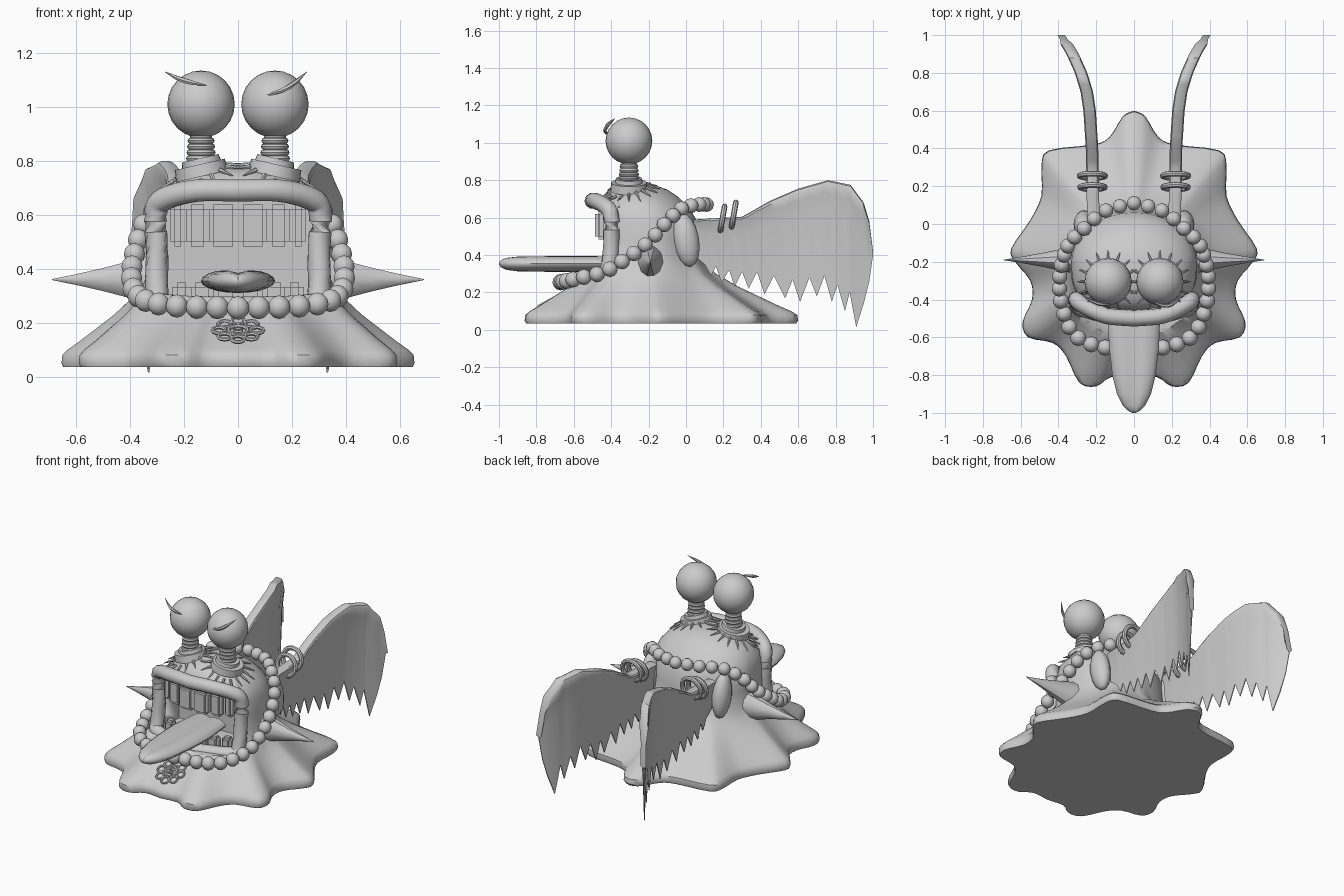
import bpy, bmesh
from math import sin, cos, pi, atan2, radians, hypot
from mathutils import Vector, Matrix
from mathutils.bvhtree import BVHTree

cube = bpy.data.objects.get("Cube")
if cube:
    bpy.data.objects.remove(cube)

grey = bpy.data.materials.new("clay_grey")
grey.use_nodes = True
grey.diffuse_color = (0.6, 0.6, 0.6, 1)
grey.node_tree.nodes["Principled BSDF"].inputs["Base Color"].default_value = (0.6, 0.6, 0.6, 1)


def finish(name, bm, angle=40):
    bmesh.ops.recalc_face_normals(bm, faces=bm.faces)
    mesh = bpy.data.meshes.new(name)
    bm.to_mesh(mesh)
    bm.free()
    mesh.materials.append(grey)
    ob = bpy.data.objects.new(name, mesh)
    bpy.context.collection.objects.link(ob)
    bpy.ops.object.select_all(action="DESELECT")
    ob.select_set(True)
    bpy.context.view_layer.objects.active = ob
    bpy.ops.object.shade_smooth_by_angle(angle=radians(angle))
    return ob


def place(loc, rot=Matrix(), scale=(1, 1, 1)):
    return Matrix.Translation(loc) @ rot.to_4x4() @ Matrix.Diagonal((*scale, 1))


def ball(bm, m, seg=12):
    bmesh.ops.create_uvsphere(bm, u_segments=seg, v_segments=max(6, seg // 2), radius=1, matrix=m)


def loft(bm, rings, closed=False):
    rows = [[bm.verts.new(p) for p in ring] for ring in rings]
    n = len(rows[0])
    pairs = list(zip(rows, rows[1:] + rows[:1])) if closed else list(zip(rows, rows[1:]))
    for a, b in pairs:
        for i in range(n):
            bm.faces.new((a[i], a[(i + 1) % n], b[(i + 1) % n], b[i]))
    if not closed:
        bm.faces.new(rows[0])
        bm.faces.new(rows[-1])


def torus(bm, m, major, minor, seg=20, sides=8):
    loft(bm, [[m @ Vector(((major + minor * cos(b)) * cos(a), (major + minor * cos(b)) * sin(a), minor * sin(b)))
               for b in [2 * pi * j / sides for j in range(sides)]]
              for a in [2 * pi * i / seg for i in range(seg)]], True)


def smooth_path(pts, steps):
    """Catmull-Rom path through the points."""
    pts = [Vector(p) for p in pts]
    ext = [2 * pts[0] - pts[1]] + pts + [2 * pts[-1] - pts[-2]]
    out = []
    for a, b, c, d in zip(ext, ext[1:], ext[2:], ext[3:]):
        for k in range(steps):
            t = k / steps
            out.append(0.5 * (2 * b + (c - a) * t + (2 * a - 5 * b + 4 * c - d) * t * t
                              + (3 * b - a - 3 * c + d) * t ** 3))
    return out + [pts[-1]]


def interp(table, x):
    for (x0, y0), (x1, y1) in zip(table, table[1:]):
        if x <= x1:
            return y0 + (y1 - y0) * max(0, x - x0) / (x1 - x0)
    return table[-1][1]


def tube(bm, path, radius, sides=10, closed=False):
    n, rings = len(path), []
    for i, p in enumerate(path):
        a, b = (path[i - 1], path[(i + 1) % n]) if closed else (path[max(0, i - 1)], path[min(n - 1, i + 1)])
        q = (b - a).to_track_quat("Z", "Y")
        r = radius(i / (n - 1))
        rings.append([p + q @ Vector((r * cos(2 * pi * k / sides), r * sin(2 * pi * k / sides), 0))
                      for k in range(sides)])
    loft(bm, rings, closed)


# body: wavy skirt blending into a dome with a flattened face
half = [(0, .6), (.06, .57), (.13, .46), (.22, .42), (.45, .39), (.49, .31), (.49, .15), (.55, .02),
        (.65, -.13), (.63, -.2), (.55, -.3), (.54, -.4), (.59, -.52), (.56, -.6), (.43, -.63),
        (.36, -.7), (.29, -.84), (.2, -.86), (.12, -.81), (0, -.82)]
hem = smooth_path([(x, y, 0) for x, y in half], 3)
hem += [Vector((-p.x, p.y, 0)) for p in hem[-2:0:-1]]
# height, blend, half width, front y, back y
levels = [(.035, .02, .33, -.47, .07), (.05, 0, .33, -.47, .07), (.08, .01, .33, -.47, .07),
          (.1, .07, .33, -.47, .07), (.13, .2, .33, -.47, .07), (.175, .38, .33, -.47, .07),
          (.23, .6, .33, -.47, .07), (.3, .83, .33, -.47, .07), (.38, .97, .33, -.46, .07),
          (.48, 1, .335, -.46, .07), (.58, 1, .33, -.46, .06), (.65, 1, .31, -.46, .02),
          (.71, 1, .26, -.45, -.04), (.75, 1, .19, -.41, -.1), (.775, 1, .1, -.34, -.17), (.78, 1, .03, -.28, -.23)]
rings = []
for z, t, rx, front, back in levels:
    cy, ry, ring = (front + back) / 2, (back - front) / 2, []
    for p in hem:
        a = atan2(p.y + .2, p.x)
        e = 3 if sin(a) < 0 and z < .7 else 2
        r = (abs(cos(a) / rx) ** e + abs(sin(a) / ry) ** e) ** (-1 / e)
        ring.append(p.lerp(Vector((r * cos(a), cy + r * sin(a), 0)), t) + Vector((0, 0, z)))
    rings.append(ring)
bm = bmesh.new()
loft(bm, rings)
bmesh.ops.recalc_face_normals(bm, faces=bm.faces)
surface = BVHTree.FromBMesh(bm)
body = finish("body", bm)

# mouth cavity
bm = bmesh.new()
bmesh.ops.create_cube(bm, size=1, matrix=place((0, -.52, .465), scale=(.56, .6, .39)))
cutter = finish("mouth_cutter", bm)
cutter.hide_render = True
cut = body.modifiers.new("mouth", "BOOLEAN")
cut.operation, cut.object, cut.solver = "DIFFERENCE", cutter, "EXACT"
bpy.context.view_layer.objects.active = body
bpy.ops.object.modifier_apply(modifier="mouth")
bpy.data.objects.remove(cutter)

# lips
lip = smooth_path([(0, -.5, .69), (.15, -.485, .69), (.27, -.43, .66), (.305, -.4, .61), (.3, -.4, .45),
                   (.3, -.42, .31), (.27, -.45, .265), (0, -.53, .255)], 4)
lip += [Vector((-p.x, p.y, p.z)) for p in lip[-2:0:-1]]
bm = bmesh.new()
tube(bm, lip, lambda t: .043, 10, True)
finish("lips", bm)


# teeth
def teeth(name, z, height, widths):
    bm = bmesh.new()
    for s in (-1, 1):
        x = 0
        for w in widths:
            c = x + w / 2
            b = bmesh.new()
            bmesh.ops.create_cube(b, size=1, matrix=place((s * c, -.46 + c * c * 1.2, z), scale=(w, .06, height)))
            bmesh.ops.bevel(b, geom=b.edges[:], offset=.018, segments=2, affect="EDGES")
            m = bpy.data.meshes.new("tooth_part")
            b.to_mesh(m)
            b.free()
            bm.from_mesh(m)
            bpy.data.meshes.remove(m)
            x += w
    finish(name, bm)


teeth("upper_teeth", .56, .155, (.108, .085, .06))
teeth("lower_teeth", .305, .09, (.09, .085, .07))

# tongue with a groove along its top
bm = bmesh.new()
rings = []
for y, w, h in [(-.3, .12, .04), (-.5, .138, .045), (-.65, .132, .045), (-.8, .115, .044),
                (-.9, .09, .042), (-.96, .06, .034), (-.99, .03, .02), (-1, .008, .006)]:
    ring = []
    for k in range(20):
        a = 2 * pi * k / 20
        x, z = cos(a), sin(a)
        dip = .35 * max(0, 1 - abs(x) * 2.5) if z > 0 else 0
        ring.append((w * x, y, .355 + h * (z - dip)))
    rings.append(ring)
loft(bm, rings)
finish("tongue", bm)

# bead necklace
path = smooth_path([(0, .11, .67), (.15, .07, .67), (.26, -.02, .65), (.34, -.1, .58), (.38, -.2, .47),
                    (.395, -.32, .38), (.38, -.44, .31), (.32, -.58, .275), (.2, -.645, .26), (0, -.67, .255)], 12)
dist = [0]
for a, b in zip(path, path[1:]):
    dist.append(dist[-1] + (b - a).length)
bm = bmesh.new()
for k in range(19):
    d = dist[-1] * k / 18
    p = Vector([interp([(s, q[i]) for s, q in zip(dist, path)], d) for i in range(3)])
    for s in ((1,) if k in (0, 18) else (1, -1)):
        r = .039 + .005 * k / 18
        ball(bm, place((s * p.x, p.y, p.z), scale=(r, r, r)), 10)
finish("bead_necklace", bm, 60)

# flower badge on the skirt
bm = bmesh.new()
tilt = Matrix.Rotation(radians(28), 4, "X")
badge = Matrix.Translation((0, -.705, .172)) @ tilt
for k in range(8):
    a = 2 * pi * k / 8
    torus(bm, badge @ Matrix.Translation((.07 * cos(a), .07 * sin(a), 0)), .024, .007, 12, 6)
torus(bm, badge, .036, .008, 16, 6)
torus(bm, badge @ Matrix.Rotation(pi / 4, 4, "Z"), .016, .007, 4, 6)
finish("flower_badge", bm)

for s, side in ((1, "left"), (-1, "right")):
    # eyeball
    ex, ey = s * .137, -.305
    bm = bmesh.new()
    ball(bm, place((ex, ey, 1.01), scale=(.125,) * 3), 24)
    finish(side + "_eye", bm)

    # ridged eye stalk on a tilted base
    bm = bmesh.new()
    bmesh.ops.create_cone(bm, cap_ends=True, segments=20, radius1=.045, radius2=.04, depth=.17,
                          matrix=place((ex, ey, .82)))
    for k in range(4):
        torus(bm, place((ex, ey, .875 - k * .022)), .038 + .002 * k, .012)
    lean = Matrix.Rotation(s * radians(13), 4, "Y")
    for z, r1, r2, d in ((.765, .1, .095, .045), (.795, .075, .07, .03)):
        bmesh.ops.create_cone(bm, cap_ends=True, segments=24, radius1=r1, radius2=r2, depth=d,
                              matrix=place((ex, ey, z), lean))
    finish(side + "_eye_stalk", bm)

    # lashes fanned over the dome
    bm = bmesh.new()
    for k in range(16):
        a = 2 * pi * k / 16
        ends = []
        for r in (.1, .165):
            x, y = ex + r * cos(a), ey + r * sin(a)
            hit = surface.ray_cast(Vector((x, y, 2)), Vector((0, 0, -1)))[0]
            ends.append(Vector((x, y, max(hit.z, .68) + .008)))
        tube(bm, [ends[0].lerp(ends[1], t) for t in (0, .6, 1)], lambda t: .009 - .007 * t, 6)
    finish(side + "_eyelashes", bm)

    # thin tapered brow
    ends = [(.07, -.4, 1.035), (.16, -.433, 1.06), (.21, -.42, 1.09), (.255, -.38, 1.13)] if s > 0 else \
        [(-.115, -.425, 1.08), (-.17, -.425, 1.09), (-.22, -.41, 1.105), (-.27, -.38, 1.13)]
    bm = bmesh.new()
    tube(bm, smooth_path(ends, 4), lambda t: .001 + .009 * sin(pi * t), 6)
    finish(side + "_brow", bm)

    # side spike
    bm = bmesh.new()
    loft(bm, [[(s * x, -.19 + .75 * r * cos(a), .36 + r * sin(a)) for a in [2 * pi * k / 10 for k in range(10)]]
              for x, r in ((.28, .105), (.38, .078), (.5, .045), (.6, .021), (.69, .002))])
    finish(side + "_spike", bm)

    # shoulder drop
    bm = bmesh.new()
    ball(bm, place((s * .265, 0, .48), Matrix.Rotation(radians(10), 4, "X"), (.055, .07, .145)), 16)
    finish(side + "_shoulder", bm)

    # wing: thick leading edge, thin serrated trailing edge, flaring outward
    top = [(.04, .59), (.3, .605), (.45, .69), (.6, .755), (.76, .8), (.88, .775), (.95, .68), (.98, .58), (1, .42)]
    low = [(.04, .4), (.1, .35), (.135, .29), (.16, .34), (.19, .25), (.23, .32), (.26, .23), (.3, .31),
           (.335, .22), (.38, .31), (.42, .19), (.47, .29), (.53, .17), (.57, .27), (.61, .15), (.66, .28),
           (.7, .18), (.74, .29), (.78, .15), (.81, .24), (.85, .1), (.875, .2), (.91, .015), (.95, .14),
           (.98, .26), (1, .4)]
    bend = [(0, .215), (.4, .222), (.6, .235), (.7, .25), (.8, .28), (.9, .325), (1, .385)]
    ys = sorted({y for y, z in top + low})
    rings = []
    for y in ys:
        zt, zb, x = interp(top, y), interp(low, y), interp(bend, y)
        prof = [(0, .012), (.012, .027), (.04, .033), (.12, .026), (.3, .014), (1, .003)]
        f = 1 if y < .96 else .6
        side_a = [(s * (x + f * w), y, zt + (zb - zt) * t) for t, w in prof]
        side_b = [(s * (x - f * w), y, zt + (zb - zt) * t) for t, w in reversed(prof)]
        rings.append(side_a + side_b)
    bm = bmesh.new()
    loft(bm, rings)
    finish(side + "_wing", bm)

    # bangles around the wing root
    bm = bmesh.new()
    for y, z, r in ((.195, .595, .066), (.255, .615, .068)):
        m = place((s * .22, y, z), Matrix.Rotation(radians(80), 4, "X"))
        torus(bm, m, r, .015)
    finish(side + "_bangles", bm)
